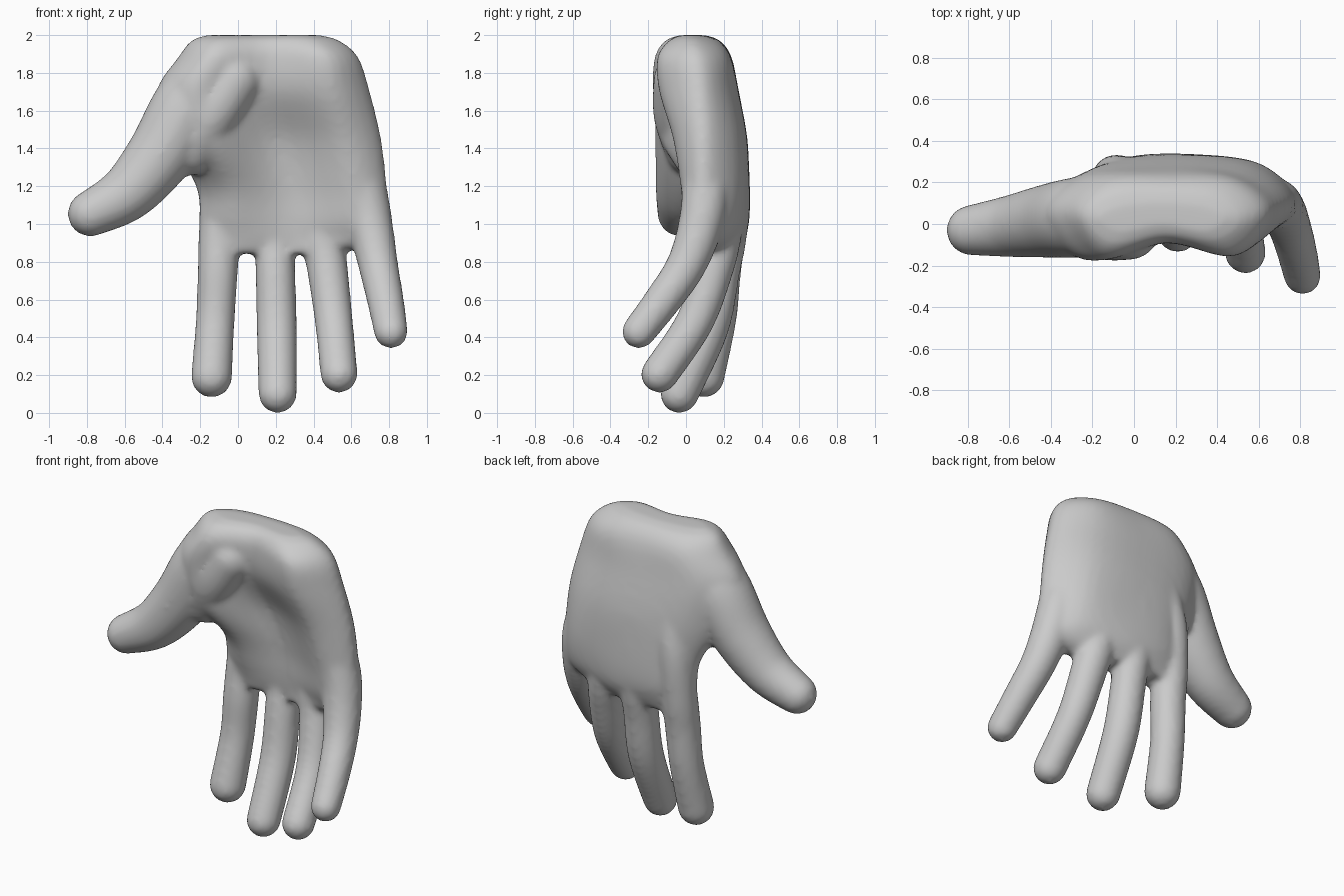
import bpy, bmesh, math
from mathutils import Vector

if "Cube" in bpy.data.objects:
    bpy.data.objects.remove(bpy.data.objects["Cube"])


def catmull(a, b, c, d, t):
    return [0.5 * (2 * q + (r - p) * t + (2 * p - 5 * q + 4 * r - s) * t * t
                   + (3 * q - p - 3 * r + s) * t ** 3) for p, q, r, s in zip(a, b, c, d)]


def spline(pts, steps, closed=False):
    n, out = len(pts), []
    for i in range(n if closed else n - 1):
        if closed:
            q = [pts[(i + k) % n] for k in (-1, 0, 1, 2)]
        else:
            q = [pts[min(max(i + k, 0), n - 1)] for k in (-1, 0, 1, 2)]
        out += [catmull(*q, s / steps) for s in range(steps)]
    return out if closed else out + [pts[-1]]


bm = bmesh.new()


# Skin a list of point rings into a closed tube
def loft(rings):
    rings = [[bm.verts.new(p) for p in ring] for ring in rings]
    for a, b in zip(rings, rings[1:]):
        for i in range(len(a)):
            j = (i + 1) % len(a)
            bm.faces.new((a[i], a[j], b[j], b[i]))
    bm.faces.new(rings[0][::-1])
    bm.faces.new(rings[-1])


# Finger: round tube with domed ends along a smooth path of (x, y, z, radius)
def finger(path):
    pts = spline(path, 6)
    pos = [Vector(p[:3]) for p in pts]
    last = len(pts) - 1
    rows = []
    for i, p in enumerate(pts):
        t = (pos[min(i + 1, last)] - pos[max(i - 1, 0)]).normalized()
        rows.append((pos[i], t, p[3] + 0.003))

    def dome(row, sign):
        c, t, r = row
        angles = [math.radians(a) for a in (15, 30, 45, 60, 73, 84)]
        return [(c + t * (sign * r * math.sin(a)), t, r * math.cos(a)) for a in angles]

    rows = dome(rows[0], -1)[::-1] + rows + dome(rows[-1], 1)
    rings = []
    for c, t, r in rows:
        u = t.cross(Vector((0, 1, 0))).normalized()
        v = t.cross(u)
        rings.append([c + r * (u * math.cos(k * math.tau / 24) + v * math.sin(k * math.tau / 24))
                      for k in range(24)])
    loft(rings)


# Palm: loft of closed sections
# z, x left, x right, y of both edges, front y (3 across), back y (3 across)
palm = [
    (2.00, -.17, .44, .03, .03, -.03, .00, -.03, .08, .10, .08),
    (1.97, -.25, .54, .04, .03, -.11, -.06, -.09, .16, .18, .15),
    (1.88, -.32, .64, .05, .05, -.165, -.09, -.15, .22, .24, .21),
    (1.70, -.43, .70, .05, .07, -.175, -.07, -.14, .24, .28, .24),
    (1.45, -.36, .76, .10, .09, -.14, .04, -.07, .28, .325, .28),
    (1.20, -.225, .79, .18, .09, .01, .08, -.03, .315, .335, .285),
    (1.02, -.205, .81, .19, .07, .07, .09, -.01, .315, .33, .26),
    (.92, -.195, .79, .19, .07, .10, .10, .03, .29, .305, .22),
    (.845, -.17, .54, .19, .15, .12, .12, .09, .26, .26, .24),
]
sections = []
for z, xl, xr, yl, yr, f1, f2, f3, b1, b2, b3 in spline(palm, 5):
    w = xr - xl
    outline = [(xl, yl), (xl + .17 * w, f1), (xl + .5 * w, f2), (xl + .83 * w, f3),
               (xr, yr), (xl + .83 * w, b3), (xl + .5 * w, b2), (xl + .17 * w, b1)]
    sections.append([(x, y, z) for x, y in spline(outline, 5, True)])
loft(sections)

# Index, middle, ring and little fingers, each starting inside the palm
finger([(-.03, .20, 1.55, .09), (-.08, .225, 1.25, .105), (-.10, .21, .95, .106),
        (-.107, .185, .75, .104), (-.12, .165, .5, .100), (-.14, .095, .19, .106)])
finger([(.17, .20, 1.6, .09), (.19, .23, 1.25, .105), (.195, .215, .95, .106),
        (.198, .18, .75, .103), (.205, .12, .45, .104), (.21, -.035, .10, .099)])
finger([(.36, .18, 1.55, .09), (.42, .205, 1.25, .105), (.445, .18, .95, .112),
        (.475, .14, .75, .105), (.508, .045, .48, .098), (.535, -.14, .205, .096)])
finger([(.60, .09, 1.4, .11), (.67, .10, 1.15, .12), (.71, .065, .95, .113),
        (.745, -.005, .77, .102), (.78, -.12, .6, .095), (.81, -.25, .43, .087)])
# Thumb and the muscle at its base
finger([(-.17, .03, 1.76, .175), (-.275, .03, 1.60, .19), (-.41, .015, 1.37, .175),
        (-.585, -.01, 1.165, .148), (-.78, -.03, 1.055, .119)])
finger([(-.02, -.03, 1.76, .14), (-.14, -.025, 1.58, .145), (-.25, .03, 1.40, .14)])

bmesh.ops.recalc_face_normals(bm, faces=bm.faces[:])
mesh = bpy.data.meshes.new("hand")
bm.to_mesh(mesh)
bm.free()
hand = bpy.data.objects.new("hand", mesh)
bpy.context.collection.objects.link(hand)

# Fuse all parts into one soft skin
fuse = hand.modifiers.new("fuse", 'REMESH')
fuse.mode = 'VOXEL'
fuse.voxel_size = 0.018
fuse.use_smooth_shade = True
soften = hand.modifiers.new("soften", 'SMOOTH')
soften.factor = 0.5
soften.iterations = 10
